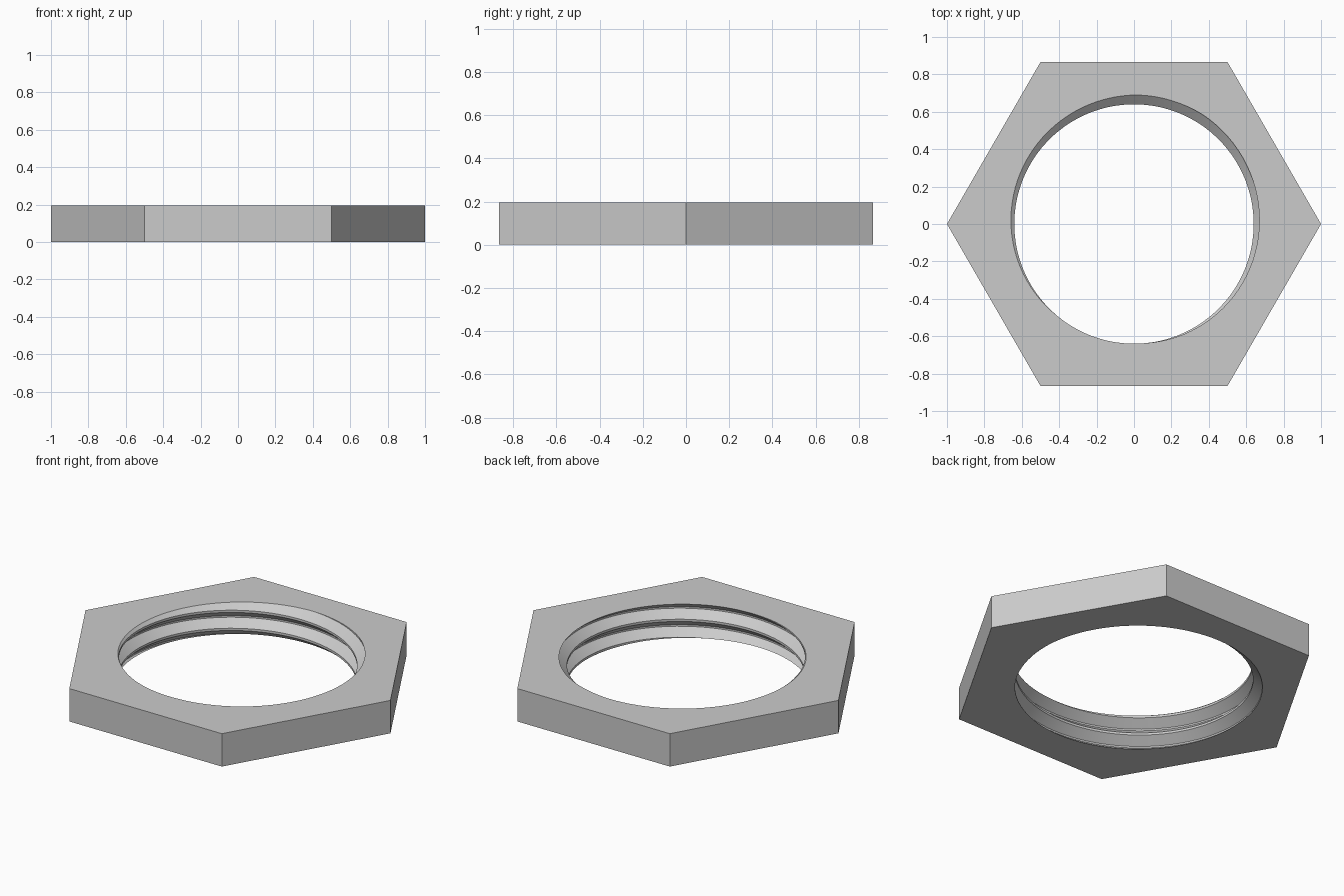
import bpy, bmesh, math
from mathutils import Vector

HEIGHT = 0.195
MINOR, MAJOR = 0.64, 0.69
PITCH = 0.107
FLANK = 0.042           # axial length of each thread flank
FLAT = 0.0134           # axial length of the crest flat
START = math.radians(-107)   # where the crest meets the top face
SEGMENTS = 96

cube = bpy.data.objects.get("Cube")
if cube:
    bpy.data.objects.remove(cube, do_unlink=True)

steel = bpy.data.materials.new("grey_metal")
steel.use_nodes = True
colour = (0.6, 0.6, 0.6, 1)
steel.diffuse_color = colour
steel.node_tree.nodes["Principled BSDF"].inputs["Base Color"].default_value = colour

# One pitch of the thread profile: crest, lower root, upper root, next crest
half = FLAT / 2
profile = [(MINOR, -half), (MINOR, half), (MAJOR, half + FLANK),
           (MAJOR, PITCH - half - FLANK), (MINOR, PITCH - half)]

# Sweep the profile along a right-hand helix, longer than the nut is tall
bm = bmesh.new()
previous = None
for i in range(-5 * SEGMENTS, 3 * SEGMENTS + 1):
    turn = i / SEGMENTS
    a = START + turn * math.tau
    ring = [bm.verts.new((r * math.cos(a), r * math.sin(a),
                          HEIGHT + turn * PITCH + z)) for r, z in profile]
    if previous:
        for k in range(len(profile) - 1):
            bm.faces.new((previous[k], ring[k], ring[k + 1], previous[k + 1]))
    previous = ring
bmesh.ops.remove_doubles(bm, verts=bm.verts[:], dist=1e-5)

# Trim the thread flush with the top and bottom faces
for z, up in ((0, -1), (HEIGHT, 1)):
    bmesh.ops.bisect_plane(bm, geom=bm.verts[:] + bm.edges[:] + bm.faces[:],
                           dist=1e-6, plane_co=(0, 0, z), plane_no=(0, 0, up),
                           clear_outer=True)
bmesh.ops.remove_doubles(bm, verts=bm.verts[:], dist=1e-5)


# Hexagonal outline, joined to the thread's edge by a flat face
def flat_face(z):
    bore = [e for e in bm.edges if e.is_boundary
            and all(abs(v.co.z - z) < 1e-4 for v in e.verts)]
    corners = [bm.verts.new((math.cos(k * math.tau / 6),
                             math.sin(k * math.tau / 6), z)) for k in range(6)]
    outline = [bm.edges.new((corners[k], corners[(k + 1) % 6])) for k in range(6)]
    bmesh.ops.triangle_fill(bm, edges=bore + outline, use_beauty=True,
                            normal=Vector((0, 0, 1)))
    return corners


bottom, top = flat_face(0), flat_face(HEIGHT)
for k in range(6):
    n = (k + 1) % 6
    bm.faces.new((bottom[k], bottom[n], top[n], top[k]))
bmesh.ops.recalc_face_normals(bm, faces=bm.faces[:])

mesh = bpy.data.meshes.new("hex_locknut")
bm.to_mesh(mesh)
bm.free()
mesh.materials.append(steel)
nut = bpy.data.objects.new("hex_locknut", mesh)
bpy.context.collection.objects.link(nut)

# Smooth thread flanks with crisp edges
bpy.ops.object.select_all(action="DESELECT")
nut.select_set(True)
bpy.context.view_layer.objects.active = nut
bpy.ops.object.shade_smooth_by_angle(angle=math.radians(25))
